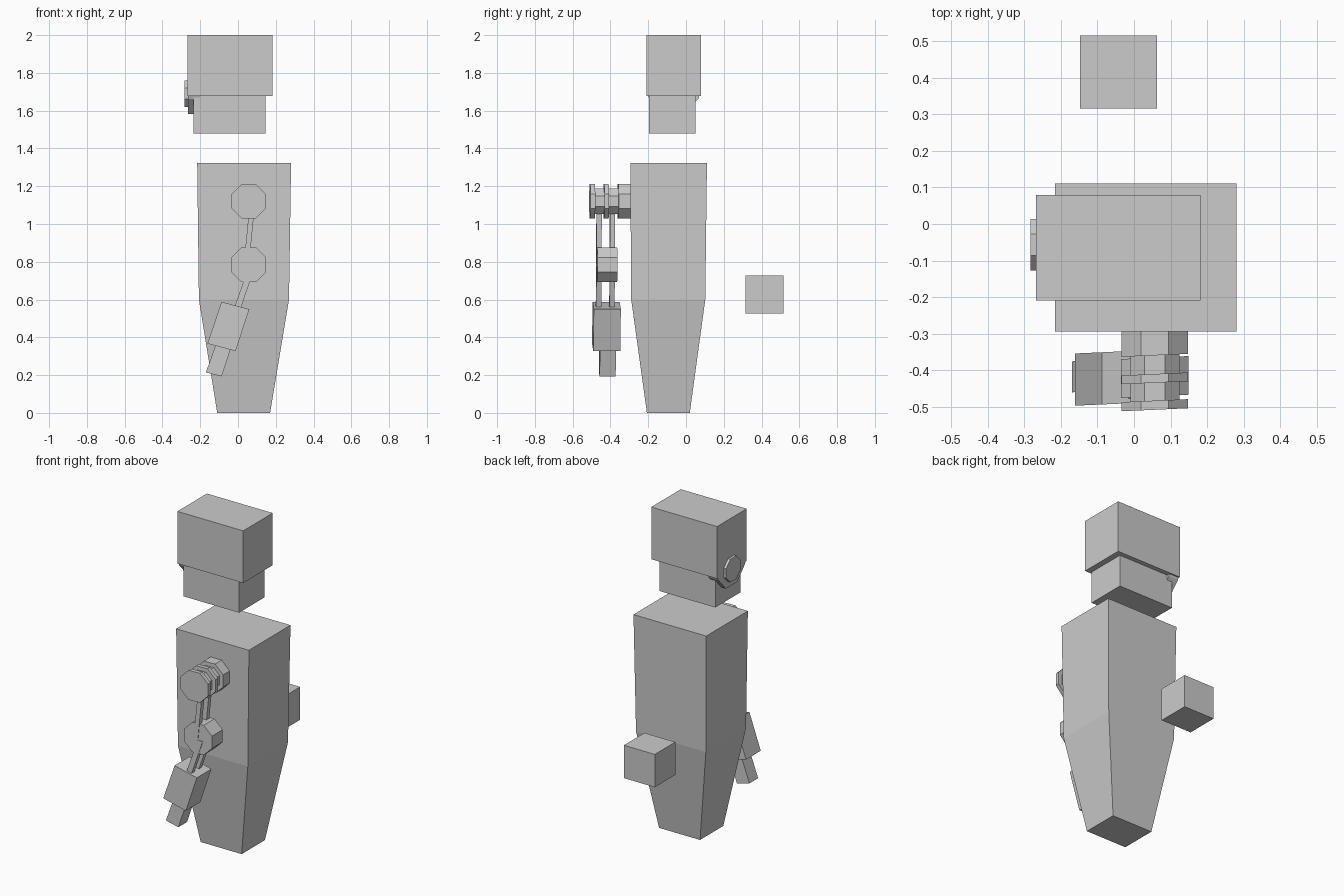
import bpy, bmesh, math

if "Cube" in bpy.data.objects:
    bpy.data.objects.remove(bpy.data.objects["Cube"])


def loft(name, sections):
    """Skin closed sections of equal point count and cap both ends."""
    bm = bmesh.new()
    rings = [[bm.verts.new(p) for p in s] for s in sections]
    n = len(rings[0])
    for a, b in zip(rings, rings[1:]):
        for i in range(n):
            j = (i + 1) % n
            bm.faces.new((a[i], a[j], b[j], b[i]))
    bm.faces.new(rings[0])
    bm.faces.new(rings[-1])
    bmesh.ops.recalc_face_normals(bm, faces=bm.faces[:])
    mesh = bpy.data.meshes.new(name)
    bm.to_mesh(mesh)
    bm.free()
    ob = bpy.data.objects.new(name, mesh)
    bpy.context.collection.objects.link(ob)
    return ob


def rect(x0, x1, y0, y1, z):
    return [(x0, y0, z), (x1, y0, z), (x1, y1, z), (x0, y1, z)]


def box(name, x0, x1, y0, y1, z0, z1):
    return loft(name, [rect(x0, x1, y0, y1, z) for z in (z0, z1)])


def octagon(u, v, apothem):
    r = apothem / math.cos(math.pi / 8)
    return [(u + r * math.cos((k + .5) * math.pi / 4),
             v + r * math.sin((k + .5) * math.pi / 4)) for k in range(8)]


def arm_prism(name, outline, y0, y1):
    """Extrude a front outline along y, with the arm's slight outward turn."""
    return loft(name, [[(x, y + .045 * (x - .055), z) for x, z in outline]
                       for y in (y0, y1)])


def side_prism(name, outline, x0, x1):
    return loft(name, [[(x, y, z) for y, z in outline] for x in (x0, x1)])


# Tapered body
loft("body", [rect(-.11, .17, -.207, .02, 0),
              rect(-.207, .27, -.29, .102, .6),
              rect(-.216, .281, -.295, .111, 1.322)])

# Head, jaw and side hinge
box("head", -.268, .182, -.209, .079, 1.678, 2)
box("jaw", -.235, .145, -.197, .05, 1.48, 1.678)
side_prism("hinge_plate", [(-.205, 1.69), (.075, 1.69), (.065, 1.663),
                           (-.01, 1.582), (-.12, 1.582), (-.195, 1.663)],
           -.266, -.2)
side_prism("hinge_cap", octagon(-.057, 1.69, .071), -.284, -.26)

# Floating block behind the body
box("rear_block", -.148, .063, .316, .516, .525, .728)

# Shoulder: core with three discs
arm_prism("shoulder_core", octagon(.057, 1.12, .067), -.5, -.29)
for i, (y0, y1) in enumerate([(-.509, -.484), (-.435, -.411), (-.36, -.285)]):
    arm_prism(f"shoulder_disc_{i + 1}", octagon(.057, 1.12, .091), y0, y1)

# Elbow and the paired rods above and below it
arm_prism("elbow", octagon(.057, .784, .092), -.472, -.366)
for i, (y0, y1) in enumerate([(-.475, -.447), (-.404, -.377)]):
    arm_prism(f"upper_rod_{i + 1}", [(.063, 1.12), (.091, 1.12),
                                     (.059, .79), (.031, .79)], y0, y1)
    arm_prism(f"lower_rod_{i + 1}", [(.057, .775), (.09, .775),
                                     (.01, .54), (-.022, .55)], y0, y1)

# Forearm and hand
arm_prism("forearm", [(-.087, .588), (.06, .549), (-.013, .327), (-.162, .367)],
          -.488, -.345)
arm_prism("hand", [(-.105, .37), (-.035, .35), (-.087, .193), (-.17, .214), (-.118, .36)],
          -.451, -.366)
